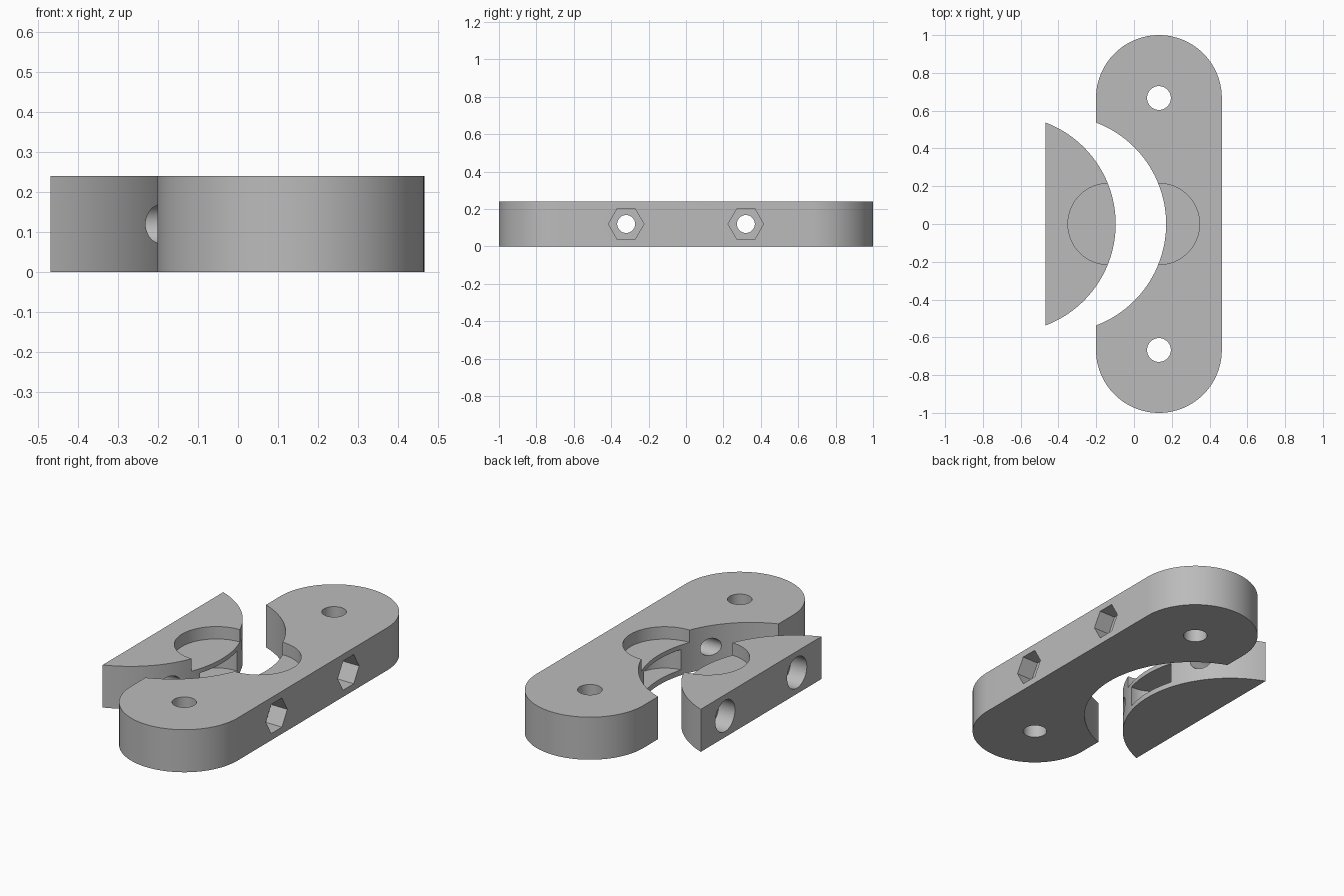
import bpy, bmesh, math
from mathutils import Matrix

if "Cube" in bpy.data.objects:
    bpy.data.objects.remove(bpy.data.objects["Cube"], do_unlink=True)

HEIGHT = 0.24        # plate thickness
MID = HEIGHT / 2
AXIS = 0.132         # x of the plate's long axis
END_R = 0.333        # rounded end radius
END_Y = 0.667        # rounded end centre
SPLIT_X, SPLIT_R = -0.404, 0.574
SHIFT = -0.267       # offset of the separated segment
BOLT_Y = 0.32

grey = bpy.data.materials.new("plain grey")
grey.use_nodes = True
colour = (0.5, 0.5, 0.5, 1)
grey.diffuse_color = colour
grey.node_tree.nodes["Principled BSDF"].inputs["Base Color"].default_value = colour


def make_object(name, bm):
    bmesh.ops.recalc_face_normals(bm, faces=bm.faces)
    mesh = bpy.data.meshes.new(name)
    bm.to_mesh(mesh)
    bm.free()
    obj = bpy.data.objects.new(name, mesh)
    bpy.context.collection.objects.link(obj)
    mesh.materials.append(grey)
    return obj


def capsule(name, x):
    """Flat bar with two rounded ends."""
    bm = bmesh.new()
    steps = 48
    ring = []
    for side in (1, -1):
        for i in range(steps + 1):
            a = math.pi * i / steps + (0 if side > 0 else math.pi)
            ring.append(bm.verts.new((x + END_R * math.cos(a),
                                      side * END_Y + END_R * math.sin(a), 0)))
    base = bm.faces.new(ring)
    top = bmesh.ops.extrude_face_region(bm, geom=[base])["geom"]
    bmesh.ops.translate(bm, vec=(0, 0, HEIGHT),
                        verts=[v for v in top if isinstance(v, bmesh.types.BMVert)])
    return make_object(name, bm)


def upright(x, y, radius, z0, z1, sides=64):
    """Vertical cylinder cutter."""
    bm = bmesh.new()
    bmesh.ops.create_cone(bm, cap_ends=True, segments=sides, radius1=radius, radius2=radius,
                          depth=z1 - z0, matrix=Matrix.Translation((x, y, (z0 + z1) / 2)))
    return make_object("cutter", bm)


def crosswise(y, radius, x0, x1, sides=40):
    """Cutter lying along x; a six-sided one has corners pointing along y."""
    bm = bmesh.new()
    turn = Matrix.Rotation(math.pi / 2, 4, 'Y') @ Matrix.Rotation(math.pi / 2, 4, 'Z')
    bmesh.ops.create_cone(bm, cap_ends=True, segments=sides, radius1=radius, radius2=radius,
                          depth=x1 - x0)
    # put the first corner on the y axis before laying the prism down
    first = max(bm.verts, key=lambda v: v.co.x)
    angle = math.atan2(first.co.y, first.co.x)
    bmesh.ops.rotate(bm, verts=bm.verts, matrix=Matrix.Rotation(-angle, 3, 'Z'))
    bmesh.ops.transform(bm, verts=bm.verts,
                        matrix=Matrix.Translation(((x0 + x1) / 2, y, MID)) @ turn)
    return make_object("cutter", bm)


def cut(target, cutter, operation='DIFFERENCE'):
    mod = target.modifiers.new("cut", 'BOOLEAN')
    mod.operation = operation
    mod.solver = 'EXACT'
    mod.object = cutter
    bpy.ops.object.select_all(action='DESELECT')
    bpy.context.view_layer.objects.active = target
    target.select_set(True)
    bpy.ops.object.modifier_apply(modifier=mod.name)
    bpy.data.objects.remove(cutter, do_unlink=True)


def round_pockets(target, x):
    """Shallow top recess and the narrower chamber under its floor."""
    cut(target, upright(x, 0, 0.215, 0.17, 0.3))
    cut(target, upright(x, 0, 0.165, 0.03, 0.145))


# Main bar with the curved bite taken out
main_bar = capsule("main_bar", AXIS)
cut(main_bar, upright(SPLIT_X, 0, SPLIT_R, -0.1, 0.4, 160))
round_pockets(main_bar, AXIS)

# Separated curved segment
clamp_segment = capsule("clamp_segment", AXIS + SHIFT)
cut(clamp_segment, upright(SPLIT_X + SHIFT, 0, SPLIT_R, -0.1, 0.4, 160), 'INTERSECT')
round_pockets(clamp_segment, AXIS + SHIFT)

for s in (1, -1):
    # mounting holes in the rounded ends
    cut(main_bar, upright(AXIS, s * END_Y, 0.063, -0.1, 0.4, 48))
    # bolt holes with hexagonal nut pockets
    cut(main_bar, crosswise(s * BOLT_Y, 0.048, -0.1, 0.6))
    cut(main_bar, crosswise(s * BOLT_Y, 0.095, 0.365, 0.6, 6))
    # bolt holes with round head recesses
    cut(clamp_segment, crosswise(s * BOLT_Y, 0.048, -0.6, 0))
    cut(clamp_segment, crosswise(s * BOLT_Y, 0.088, -0.6, -0.367))

# Smooth the curved walls, keep the rims sharp
bpy.ops.object.select_all(action='DESELECT')
for obj in (main_bar, clamp_segment):
    obj.select_set(True)
    bpy.context.view_layer.objects.active = obj
bpy.ops.object.shade_smooth_by_angle(angle=math.radians(30))
